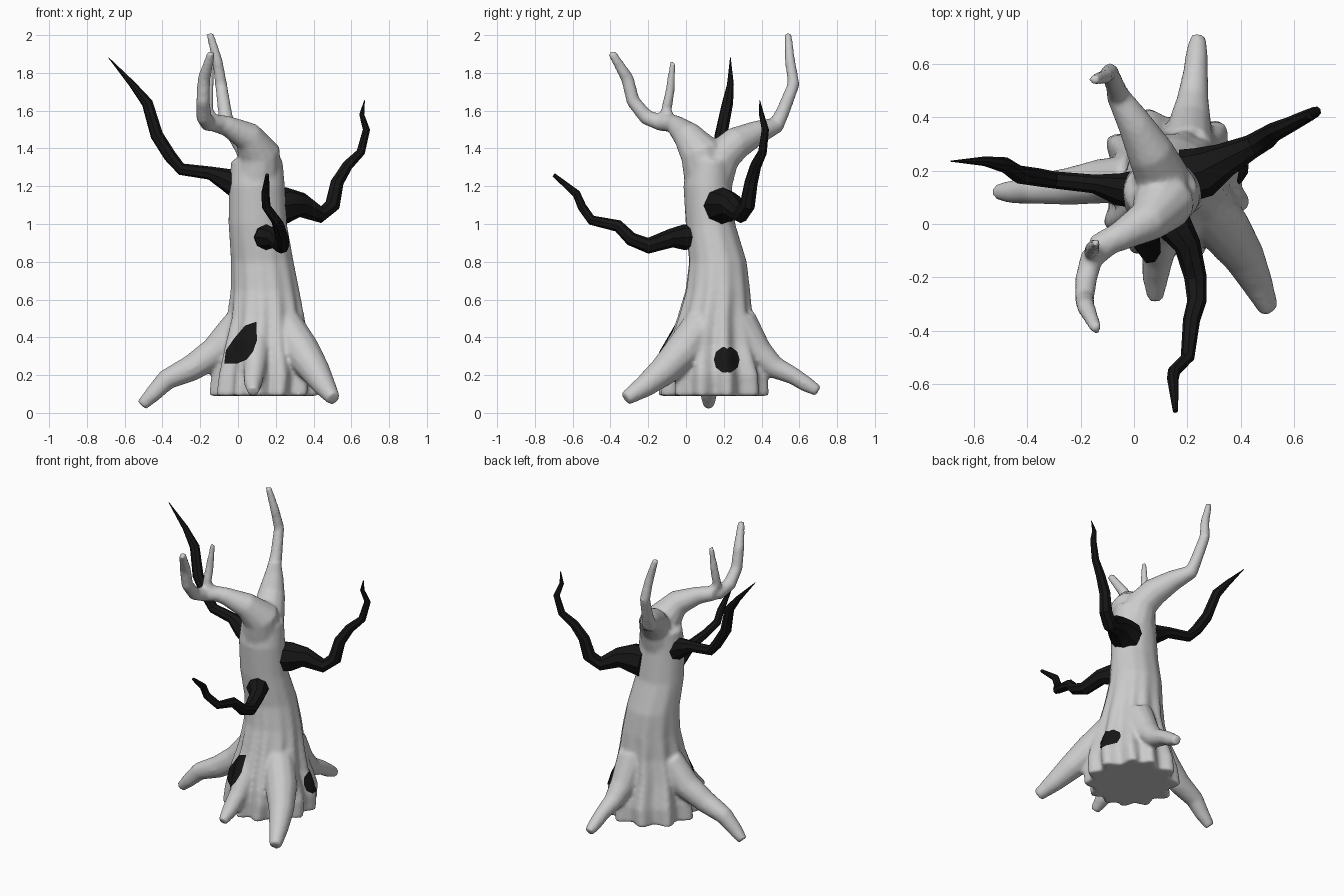
import bpy, bmesh, math
from mathutils import Vector

black = bpy.data.materials.new("black_wood")
black.diffuse_color = (0.008, 0.008, 0.008, 1)


def finish(bm, name, mat=None, angle=60):
    bmesh.ops.recalc_face_normals(bm, faces=bm.faces)
    me = bpy.data.meshes.new(name)
    bm.to_mesh(me)
    bm.free()
    ob = bpy.data.objects.new(name, me)
    bpy.context.collection.objects.link(ob)
    if mat:
        me.materials.append(mat)
    bpy.ops.object.select_all(action='DESELECT')
    ob.select_set(True)
    bpy.context.view_layer.objects.active = ob
    bpy.ops.object.shade_smooth_by_angle(angle=math.radians(angle))
    return ob


def loft(bm, rings):
    rings = [[bm.verts.new(p) for p in r] for r in rings]
    n = len(rings[0])
    for a, b in zip(rings, rings[1:]):
        for i in range(n):
            j = (i + 1) % n
            bm.faces.new((a[i], a[j], b[j], b[i]))
    bm.faces.new(rings[0][::-1])
    bm.faces.new(rings[-1])


def tube(bm, path, sides=12):
    # tapered limb through (x, y, z, radius) points, rings carried without twist
    pts = [Vector(p[:3]) for p in path]
    d0 = (pts[1] - pts[0]).normalized()
    u = d0.orthogonal().normalized()
    rings, last = [], d0
    for i, p in enumerate(pts):
        d = (pts[min(i + 1, len(pts) - 1)] - pts[max(i - 1, 0)]).normalized()
        u = last.rotation_difference(d) @ u
        last = d
        v = d.cross(u)
        r = path[i][3]
        rings.append([p + r * (math.cos(t) * u + math.sin(t) * v)
                      for t in (2 * math.pi * k / sides for k in range(sides))])
    loft(bm, rings)


# trunk: stacked fluted sections (z, centre x, centre y, half x, half y)
sections = [(0.09, .14, .15, .245, .25), (0.2, .15, .15, .25, .25),
            (0.28, .15, .145, .235, .235), (0.36, .145, .145, .215, .215),
            (0.5, .15, .155, .19, .185), (0.65, .145, .17, .175, .165),
            (0.8, .13, .17, .163, .15), (1.0, .105, .13, .153, .13),
            (1.2, .1, .115, .148, .128), (1.34, .1, .125, .135, .115)]
ridges = [15, 50, 75, 110, 145, 180, 212, 240, 262, 288, 318, 345]


def ridge(deg):
    return max(math.exp(-(((deg - a + 180) % 360 - 180) / 11) ** 2) for a in ridges)


bm = bmesh.new()
rings = []
for z, cx, cy, rx, ry in sections:
    amp = 0.055 * max(0, 1 - z / 0.7) + 0.018 * max(0, 1 - z / 1.2)
    ring = []
    for k in range(72):
        t = math.radians(k * 5)
        a = amp * ridge(k * 5) - amp * 0.2
        ring.append((cx + (rx + a) * math.cos(t), cy + (ry + a) * math.sin(t), z))
    rings.append(ring)
loft(bm, rings)

# roots
for path in (
    [(0, .17, .46, .09), (-.12, .16, .32, .085), (-.25, .14, .235, .07),
     (-.38, .13, .175, .056), (-.45, .12, .1, .045), (-.51, .12, .04, .032)],
    [(.25, .08, .46, .1), (.34, -.02, .32, .1), (.41, -.12, .22, .08),
     (.46, -.22, .14, .06), (.505, -.32, .075, .038)],
    [(.1, 0, .4, .08), (.09, -.12, .24, .06), (.08, -.2, .16, .05), (.08, -.28, .11, .03)],
    [(.2, .28, .48, .1), (.21, .38, .32, .08), (.22, .47, .24, .06),
     (.23, .57, .195, .047), (.235, .64, .15, .042), (.24, .7, .115, .03)],
):
    tube(bm, path)

# forked crown: front limb, its long tip, its twig, back limb
for path in (
    [(.1, .12, 1.22, .13), (.11, .08, 1.38, .115), (.05, .01, 1.465, .08),
     (-.06, -.05, 1.52, .055), (-.15, -.09, 1.54, .045)],
    [(-.08, -.06, 1.53, .045), (-.16, -.13, 1.535, .045), (-.18, -.21, 1.565, .042),
     (-.185, -.28, 1.65, .037), (-.18, -.31, 1.77, .035), (-.14, -.395, 1.91, .022)],
    [(-.12, -.08, 1.52, .04), (-.16, -.105, 1.6, .03), (-.155, -.085, 1.7, .026),
     (-.14, -.07, 1.86, .015)],
    [(.1, .13, 1.22, .12), (.1, .19, 1.36, .1), (.06, .27, 1.43, .088),
     (0, .38, 1.485, .065), (-.06, .48, 1.525, .045), (-.07, .515, 1.6, .037),
     (-.09, .57, 1.74, .033), (-.11, .55, 1.87, .028), (-.15, .54, 2.01, .02)],
):
    tube(bm, path)
tree = finish(bm, "tree_trunk")
rm = tree.modifiers.new("merge", 'REMESH')
rm.mode = 'VOXEL'
rm.voxel_size = 0.012
rm.use_smooth_shade = True
sm = tree.modifiers.new("soften", 'SMOOTH')
sm.factor, sm.iterations = 0.5, 6

# dark bare branches
branches = {
    "left_branch": [(.0, .13, 1.2, .07), (-.06, .13, 1.235, .06), (-.15, .15, 1.27, .035),
                    (-.3, .165, 1.29, .032), (-.36, .175, 1.36, .034), (-.43, .185, 1.47, .034),
                    (-.48, .22, 1.64, .03), (-.56, .235, 1.74, .018), (-.685, .235, 1.88, .002)],
    "right_branch": [(.19, .18, 1.09, .1), (.26, .195, 1.1, .095), (.34, .24, 1.1, .065),
                     (.44, .29, 1.05, .045), (.5, .325, 1.1, .042), (.525, .345, 1.22, .036),
                     (.58, .37, 1.31, .03), (.65, .405, 1.38, .024), (.68, .42, 1.5, .02),
                     (.655, .4, 1.58, .014), (.67, .39, 1.655, .002)],
    "front_branch": [(.14, .06, .93, .06), (.15, -.01, .93, .068), (.2, -.08, .925, .05),
                     (.23, -.2, .885, .042), (.235, -.29, .92, .036), (.215, -.36, .99, .032),
                     (.2, -.5, 1.02, .026), (.15, -.55, 1.09, .024), (.145, -.58, 1.16, .022),
                     (.155, -.7, 1.26, .01)],
}
for name, path in branches.items():
    bm = bmesh.new()
    tube(bm, path, 8)
    finish(bm, name, black, 35)


# dark hollows: outlines projected onto the bark (place maps outline to a plane)
def hollow(name, outline, place, axis):
    c = sum((Vector(p) for p in outline), Vector((0, 0))) / len(outline)
    bm = bmesh.new()
    mid = bm.verts.new(place(c))
    prev = None
    for s in (.2, .4, .6, .8, 1):
        ring = [bm.verts.new(place(c + s * (Vector(p) - c))) for p in outline]
        for i in range(len(ring)):
            j = (i + 1) % len(ring)
            if prev:
                bm.faces.new((prev[i], ring[i], ring[j], prev[j]))
            else:
                bm.faces.new((mid, ring[i], ring[j]))
        prev = ring
    ob = finish(bm, name, black)
    sw = ob.modifiers.new("wrap", 'SHRINKWRAP')
    sw.target, sw.wrap_method = tree, 'PROJECT'
    sw.use_project_x, sw.use_project_y = axis == 'x', axis == 'y'
    sw.use_negative_direction, sw.use_positive_direction = axis == 'x', axis == 'y'
    sw.offset = 0.006
    sw.wrap_mode = 'ABOVE_SURFACE'


hollow("front_hollow", [(-.07, .26), (-.06, .33), (-.02, .39), (.04, .46), (.1, .48),
                        (.1, .38), (.08, .32), (.05, .28), (0, .26)],
       lambda p: (p[0], -0.6, p[1]), 'y')
hollow("side_hollow", [(.215 + .067 * math.cos(k * .6283), .28 + .07 * math.sin(k * .6283))
                       for k in range(10)],
       lambda p: (0.8, p[0], p[1]), 'x')
